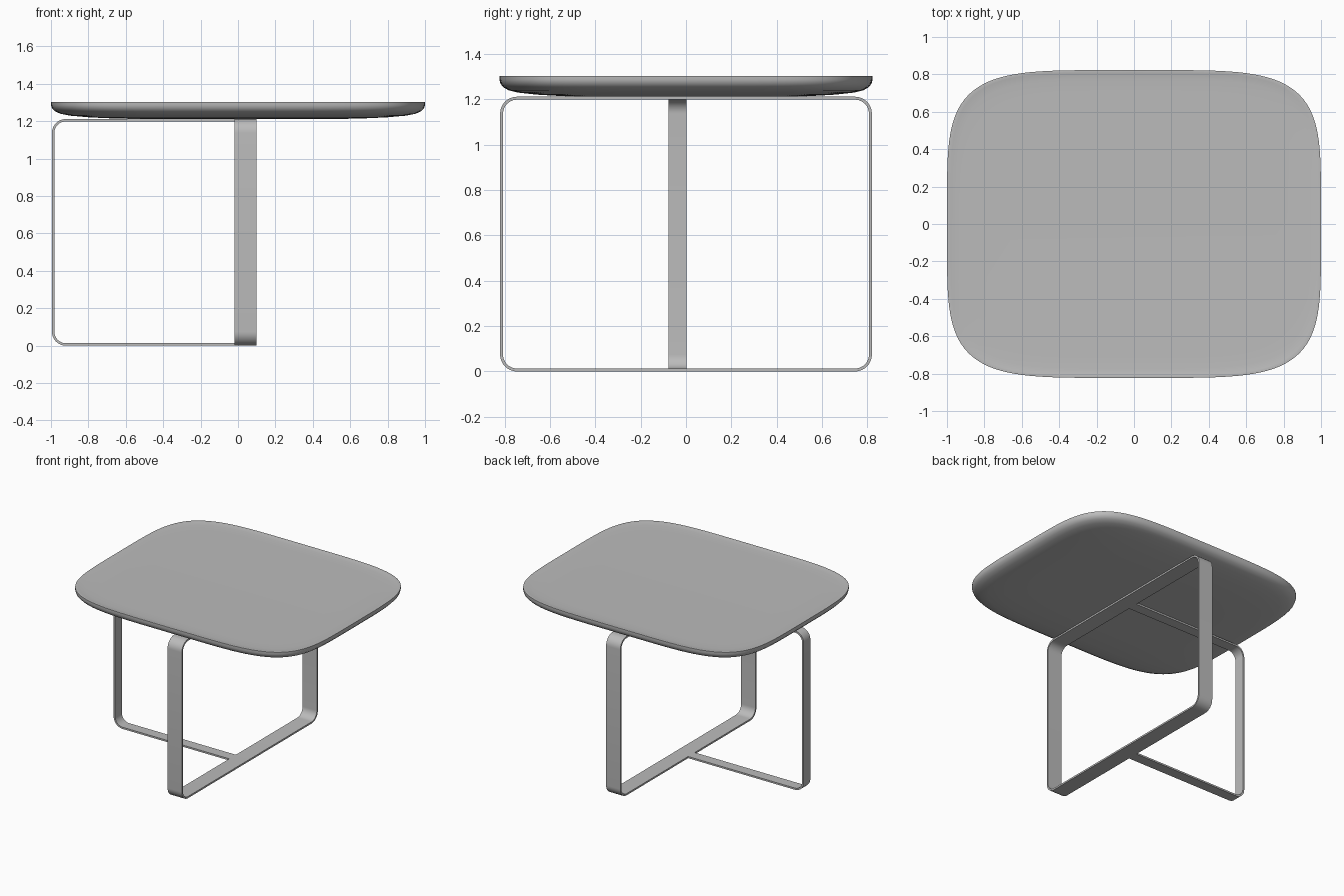
import bpy, bmesh, math

if "Cube" in bpy.data.objects:
    bpy.data.objects.remove(bpy.data.objects["Cube"], do_unlink=True)

grey = bpy.data.materials.new("satin grey")
grey.use_nodes = True
colour = (0.5, 0.5, 0.5, 1)
grey.diffuse_color = colour
grey.node_tree.nodes["Principled BSDF"].inputs["Base Color"].default_value = colour


def finish(name, bm):
    bmesh.ops.recalc_face_normals(bm, faces=bm.faces)
    mesh = bpy.data.meshes.new(name)
    bm.to_mesh(mesh)
    bm.free()
    mesh.materials.append(grey)
    obj = bpy.data.objects.new(name, mesh)
    bpy.context.collection.objects.link(obj)
    bpy.ops.object.select_all(action="DESELECT")
    obj.select_set(True)
    bpy.context.view_layer.objects.active = obj
    bpy.ops.object.shade_smooth_by_angle(angle=math.radians(35))
    return obj


# Tabletop: squarish oval rings from the top centre, over the rim, to the underside
def tabletop(half_x, half_y, power, rings, segments=128):
    bm = bmesh.new()
    loops = []
    for scale, z in rings:
        loop = []
        for i in range(segments):
            a = 2 * math.pi * i / segments
            c, s = math.cos(a), math.sin(a)
            x = math.copysign(abs(c) ** (2 / power), c) * half_x * scale
            y = math.copysign(abs(s) ** (2 / power), s) * half_y * scale
            loop.append(bm.verts.new((x, y, z)))
        loops.append(loop)
    for a, b in zip(loops, loops[1:]):
        for i in range(segments):
            j = (i + 1) % segments
            bm.faces.new((a[i], a[j], b[j], b[i]))
    bm.faces.new(loops[0])
    bm.faces.new(loops[-1])
    return finish("tabletop", bm)


tabletop(1.0, 0.823, 4.7, [
    (0.85, 1.297), (0.94, 1.298), (0.98, 1.301), (0.996, 1.304), (1.0, 1.303),
    (1.0, 1.286), (0.995, 1.270), (0.98, 1.254), (0.95, 1.240), (0.9, 1.230),
    (0.8, 1.221), (0.65, 1.214), (0.5, 1.212)])


# Corner arc of a flat bar, as pairs of outer and inner points
def corner(cx, cz, start, radius, thick, steps=10):
    pairs = []
    for i in range(steps + 1):
        a = math.radians(start + 90 * i / steps)
        c, s = math.cos(a), math.sin(a)
        r = radius - thick
        pairs.append(((cx + radius * c, cz + radius * s), (cx + r * c, cz + r * s)))
    return pairs


# Flat bar: pairs of points swept across the bar width
def flat_bar(name, pairs, closed, place, low, high):
    bm = bmesh.new()
    rows = [[bm.verts.new(place(p, w)) for p, w in
             ((outer, low), (outer, high), (inner, high), (inner, low))]
            for outer, inner in pairs]
    following = rows[1:] + rows[:1] if closed else rows[1:]
    for a, b in zip(rows, following):
        for k in range(4):
            m = (k + 1) % 4
            bm.faces.new((a[k], a[m], b[m], b[k]))
    if not closed:
        bm.faces.new(rows[0])
        bm.faces.new(rows[-1])
    return finish(name, bm)


TOP, THICK, RADIUS, REACH = 1.212, 0.013, 0.075, 0.82
upper, lower, side = TOP - RADIUS, RADIUS, REACH - RADIUS

# Wide closed loop running front to back
loop_pairs = []
for cy, cz, start in ((side, upper, 0), (-side, upper, 90),
                      (-side, lower, 180), (side, lower, 270)):
    loop_pairs += corner(cy, cz, start, RADIUS, THICK)
flat_bar("main_leg_loop", loop_pairs, True, lambda p, w: (w, p[0], p[1]), -0.02, 0.1)

# Narrower open bracket reaching to the right, meeting the loop
join, reach_x = -0.02, -0.995 + RADIUS
bracket = [((join, TOP), (join, TOP - THICK))]
bracket += corner(reach_x, upper, 90, RADIUS, THICK)
bracket += corner(reach_x, lower, 180, RADIUS, THICK)
bracket.append(((join, 0), (join, THICK)))
flat_bar("side_leg_bracket", bracket, False, lambda p, w: (p[0], w, p[1]), -0.077, 0.003)
